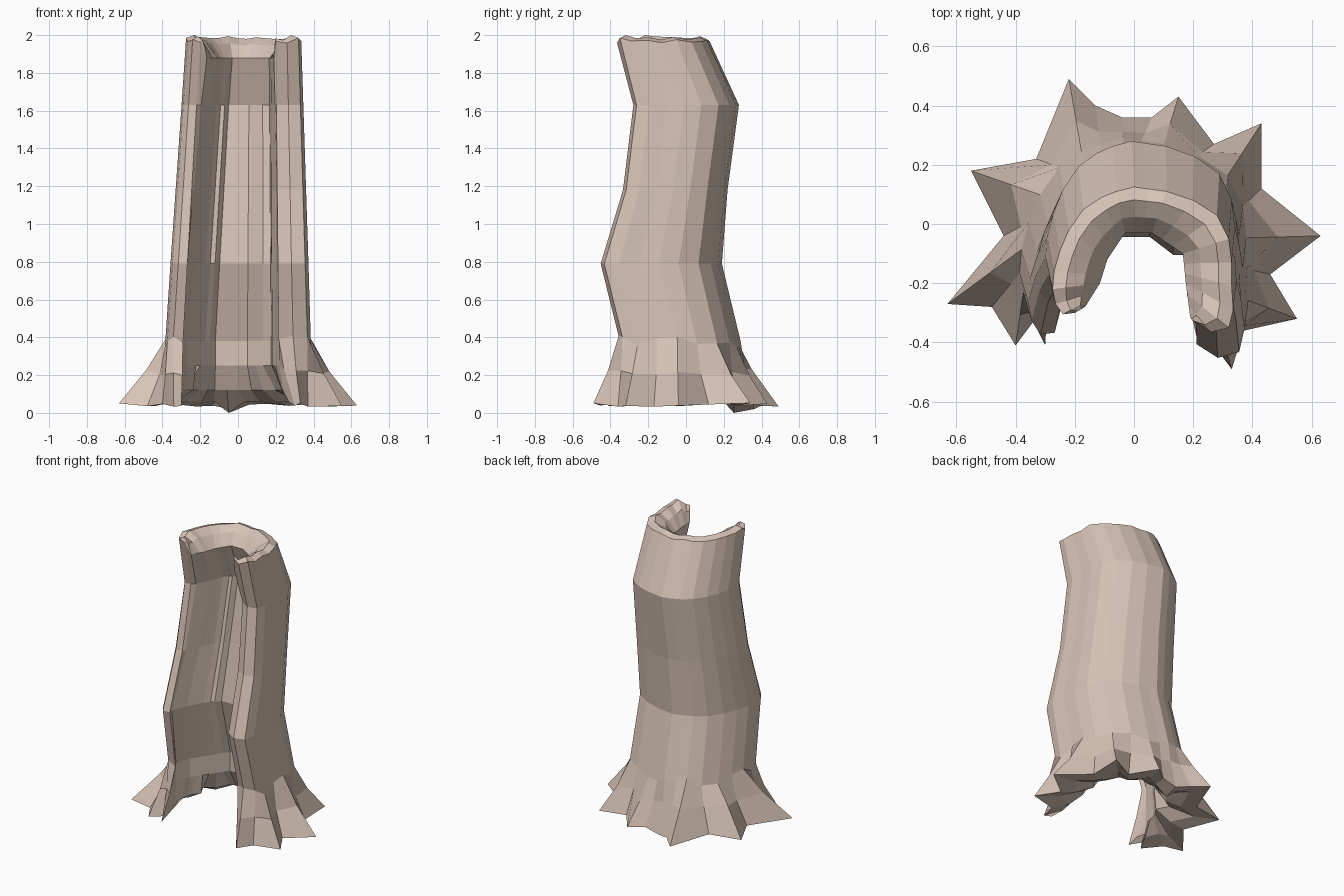
import bpy, random
from mathutils import Vector

if "Cube" in bpy.data.objects:
    bpy.data.objects.remove(bpy.data.objects["Cube"])

random.seed(4)

# C-shaped outer section at the top, left lip round the back to the right lip
OUTER = [(-.20, -.30), (-.24, -.305), (-.265, -.27), (-.275, -.22), (-.27, -.16), (-.25, -.09),
         (-.22, -.02), (-.17, .05), (-.11, .09), (-.06, .11), (0, .125), (.05, .118), (.11, .11),
         (.20, .08), (.28, .03), (.32, -.05), (.33, -.13), (.33, -.21), (.335, -.29),
         (.32, -.35), (.26, -.365), (.20, -.33)]
# Root tips and the valleys between them, one per column
ROOTS = [(-.30, -.41), (-.34, -.33), (-.40, -.41), (-.48, -.28), (-.63, -.27), (-.44, -.04),
         (-.55, .18), (-.33, .22), (-.22, .49), (-.13, .40), (-.04, .36), (.06, .36), (.15, .43),
         (.27, .27), (.43, .34), (.43, .12), (.63, -.04), (.46, -.17), (.55, -.32),
         (.37, -.36), (.33, -.49), (.30, -.45)]
TIPS = (0, 2, 4, 6, 8, 12, 14, 16, 18, 20)
# Hollow section: x at top, x at foot, y; every third column
INNER = [(-.165, -.305, -.28), (-.115, -.27, -.20), (-.09, -.20, -.12), (-.03, -.12, -.03),
         (.06, .05, -.03), (.165, .175, -.10), (.175, .18, -.20), (.19, .22, -.315)]
# Bends of the trunk: z, back y, depth factor
BENDS = [(1.97, .125, 1), (1.63, .28, 1.14), (1.18, .22, 1.13), (.79, .19, 1.31), (.38, .29, 1.32)]
N = len(OUTER)


def place_y(y, bend):
    return (y - .125) * bend[2] + bend[1]


def outer(i, bend):
    x, y = OUTER[i]
    f = (1.97 - bend[0]) / 1.59
    half, cx = .30 + .08 * f, .03 * (1 - f)
    return Vector(((x - .03) / .30 * half + cx, place_y(y, bend), bend[0]))


def inner(i, bend, z=None):
    k, r = divmod(i, 3)
    a, b = INNER[k], INNER[min(k + 1, len(INNER) - 1)]
    xt, xb, y = [p + (q - p) * r / 3 for p, q in zip(a, b)]
    f = (1.97 - bend[0]) / 1.59
    thick = .03 if 8 <= i <= 14 and .5 < bend[0] < 1.9 else 0
    return Vector((xt + (xb - xt) * f, place_y(y, bend) - thick, bend[0] if z is None else z))


def at_z(v, z):
    return Vector((v.x, v.y, z))


def column(i):
    """Closed profile: root, outer bark, rim, hollow, underside."""
    trunk = [outer(i, b) for b in BENDS]
    foot = Vector((*ROOTS[i], .02 if i == 10 else .04 + random.uniform(-.008, .012)))
    spread = .42 if i in TIPS else .32
    knee = at_z(trunk[4].lerp(foot, spread), .215 + random.uniform(-.02, .02))
    trunk[4].z += random.uniform(-.04, .03)
    hollow_top = inner(i, BENDS[0], 1.88)
    bump = .015 if i in (3, 19) else random.uniform(-.012, .012)
    trunk[0].z += bump
    rim = at_z(trunk[0].lerp(hollow_top, .28), 1.985 + bump)
    lip = at_z(trunk[0].lerp(hollow_top, .65), 1.95 + bump)
    low = inner(i, BENDS[4], .25)
    flare = .06 if i < 6 else .22
    skirt = at_z(low.lerp(foot, flare), .12)
    sole = at_z(skirt.lerp(foot, .5), 0 if i == 10 else .06)
    hollow = [inner(i, b) for b in BENDS[1:]]
    return [foot, knee, *reversed(trunk), rim, lip, hollow_top, *hollow, low, skirt, sole]


# Hollow trunk with roots
cols = [column(i) for i in range(N)]
L = len(cols[0])
verts = [v for c in cols for v in c]
faces = [(i * L + k, (i + 1) * L + k, (i + 1) * L + (k + 1) % L, i * L + (k + 1) % L)
         for i in range(N - 1) for k in range(L)]
# Close the two lips of the split
caps = [(k, k + 1, L - 3 - k, L - 2 - k) for k in range(7)] + [(0, L - 2, L - 1)]
for q in caps:
    faces.append(q)
    faces.append(tuple((N - 1) * L + j for j in reversed(q)))

mesh = bpy.data.meshes.new("hollow_trunk")
mesh.from_pydata(verts, [], faces)
trunk_obj = bpy.data.objects.new("hollow_trunk", mesh)
bpy.context.collection.objects.link(trunk_obj)
bpy.context.view_layer.objects.active = trunk_obj
trunk_obj.select_set(True)
bpy.ops.object.mode_set(mode='EDIT')
bpy.ops.mesh.select_all(action='SELECT')
bpy.ops.mesh.normals_make_consistent(inside=False)
bpy.ops.object.mode_set(mode='OBJECT')

bark = bpy.data.materials.new("bark")
bark.diffuse_color = (.68, .55, .47, 1)
bark.use_nodes = True
bark.node_tree.nodes["Principled BSDF"].inputs["Base Color"].default_value = bark.diffuse_color
mesh.materials.append(bark)
